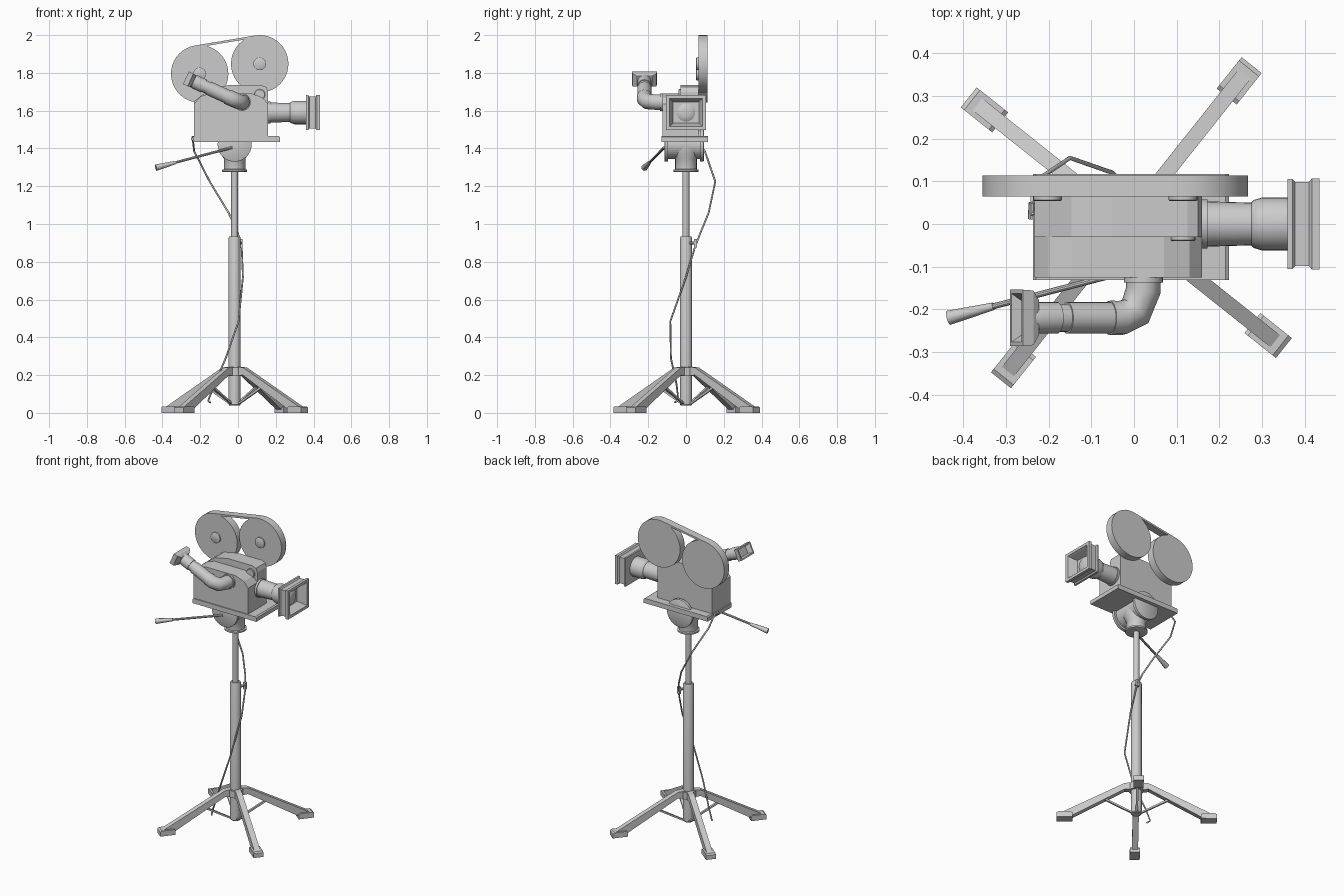
import bpy, bmesh, math
from mathutils import Vector, Matrix

if "Cube" in bpy.data.objects:
    bpy.data.objects.remove(bpy.data.objects["Cube"])

CX = -0.018  # stand axis


def finish(name, bm, smooth=True, matrix=None):
    if matrix:
        bm.transform(matrix)
    bmesh.ops.recalc_face_normals(bm, faces=bm.faces)
    me = bpy.data.meshes.new(name)
    bm.to_mesh(me)
    bm.free()
    ob = bpy.data.objects.new(name, me)
    bpy.context.collection.objects.link(ob)
    if smooth:
        bpy.ops.object.select_all(action='DESELECT')
        ob.select_set(True)
        bpy.context.view_layer.objects.active = ob
        bpy.ops.object.shade_smooth_by_angle(angle=math.radians(35))
    return ob


def loft(bm, rings):
    """Bridge equal-length point rings and cap both ends."""
    vs = [[bm.verts.new(p) for p in r] for r in rings]
    n = len(vs[0])
    for a, b in zip(vs, vs[1:]):
        for i in range(n):
            bm.faces.new((a[i], a[(i + 1) % n], b[(i + 1) % n], b[i]))
    bm.faces.new(vs[0])
    bm.faces.new(vs[-1])


def turned(name, origin, axis, profile, n=24):
    """Solid of revolution; profile = (distance along axis, radius)."""
    bm = bmesh.new()
    q = Vector(axis).to_track_quat('Z', 'Y').to_matrix().to_4x4()
    loft(bm, [[(r * math.cos(math.tau * i / n), r * math.sin(math.tau * i / n), d)
               for i in range(n)] for d, r in profile])
    return finish(name, bm, True, Matrix.Translation(origin) @ q)


def rod(name, a, b, r0, r1=None, n=10):
    d = Vector(b) - Vector(a)
    return turned(name, a, d, [(0, r0), (d.length, r0 if r1 is None else r1)], n)


def prism(name, pts, y0, y1, matrix=None):
    """Profile in x-z extruded along y."""
    bm = bmesh.new()
    loft(bm, [[(x, y, z) for x, z in pts] for y in (y0, y1)])
    return finish(name, bm, False, matrix)


def rect_loft(name, sections, matrix):
    """Stack of rectangles (distance, half y, half z) along local x."""
    bm = bmesh.new()
    loft(bm, [[(d, -a, -b), (d, a, -b), (d, a, b), (d, -a, b)] for d, a, b in sections])
    return finish(name, bm, False, matrix)


def pipe(name, pts, r, res=2):
    cu = bpy.data.curves.new(name, 'CURVE')
    cu.dimensions = '3D'
    cu.bevel_depth, cu.bevel_resolution, cu.use_fill_caps = r, res, True
    s = cu.splines.new('POLY')
    s.points.add(len(pts) - 1)
    for p, co in zip(s.points, pts):
        p.co = (*co, 1)
    ob = bpy.data.objects.new(name, cu)
    bpy.context.collection.objects.link(ob)
    bpy.ops.object.select_all(action='DESELECT')
    ob.select_set(True)
    bpy.context.view_layer.objects.active = ob
    bpy.ops.object.convert(target='MESH')
    bpy.ops.object.shade_smooth_by_angle(angle=math.radians(50))


# Stand column: outer tube, inner tube, leg collar
turned("outer_column", (CX, 0, 0), (0, 0, 1), [(.04, .028), (.045, .032), (.925, .032), (.935, .028)], 16)
turned("inner_column", (CX, 0, 0), (0, 0, 1), [(.9, .018), (1.29, .018)], 16)
turned("leg_collar", (CX, 0, 0), (0, 0, 1), [(.195, .044), (.24, .044)], 16)

# Column clamp screw
rod("clamp_screw", (CX + .02, .02, .9), (CX + .035, .055, .9), .008)
prism("clamp_knob", [(.005, .875), (.025, .875), (.025, .92), (.005, .92)], .042, .058)

# Four legs with feet and braces
leg = [(.02, .245), (.07, .24), (.455, .03), (.455, .01), (.39, .01), (.07, .2), (.02, .195)]
foot = [(.378, 0), (.472, 0), (.472, .028), (.462, .035), (.388, .035), (.378, .028)]
brace = [(.02, .05), (.03, .045), (.2, .138), (.19, .146)]
for i in range(4):
    m = Matrix.Translation((CX, .003, 0)) @ Matrix.Rotation(math.radians(51.5 + 90 * i), 4, 'Z')
    prism(f"leg_{i + 1}", leg, -.018, .018, m)
    prism(f"foot_{i + 1}", foot, -.03, .03, m)
    prism(f"leg_brace_{i + 1}", brace, -.007, .007, m)

# Pan and tilt head
turned("pan_base", (CX, 0, 0), (0, 0, 1),
       [(1.275, .06), (1.277, .066), (1.287, .066), (1.29, .057), (1.345, .057), (1.375, .075), (1.42, .075)])
turned("tilt_drum", (CX, 0, 1.42), (0, 1, 0),
       [(-.115, .085), (-.112, .09), (-.095, .09), (-.095, .075),
        (.075, .075), (.075, .09), (.092, .09), (.095, .085)], 32)

# Pan handle with grip
a, b, c = Vector((-.03, -.115, 1.405)), Vector((-.33, -.193, 1.326)), Vector((-.435, -.22, 1.298))
rod("pan_handle", a, b, .007)
rod("pan_handle_grip", b, c, .009, .017, 12)

# Base plate
prism("base_plate", [(-.237, 1.435), (.223, 1.435), (.223, 1.46), (.215, 1.466), (-.23, 1.466), (-.237, 1.46)],
      -.131, .117)

# Camera body: lower front housing and taller film housing
prism("camera_body", [(-.233, 1.46), (.16, 1.46), (.16, 1.635), (.13, 1.67), (.07, 1.692),
                      (-.147, 1.692), (-.2, 1.675), (-.233, 1.635)], -.125, .065)
prism("film_housing", [(-.233, 1.46), (.16, 1.46), (.16, 1.7), (.15, 1.725), (.125, 1.735),
                       (-.05, 1.735), (-.147, 1.715), (-.233, 1.65)], -.03, .066)
turned("body_knob", (.115, -.025, 1.685), (0, -1, 0), [(0, .029), (.012, .029), (.015, .026)], 20)

# Film reels with hubs and top belt
R = .152
reels = [Vector((-.203, 1.795)), Vector((.115, 1.848))]
for i, p in enumerate(reels):
    turned(f"film_reel_{i + 1}", (p.x, 0, p.y), (0, 1, 0), [(.065, R), (.114, R)], 40)
    turned(f"reel_hub_{i + 1}", (p.x, 0, p.y), (0, 1, 0), [(.054, .031), (.056, .034), (.07, .034)], 20)
d = (reels[1] - reels[0]).normalized()
nrm = Vector((-d.y, d.x))
prism("reel_belt", [reels[0] + nrm * R, reels[1] + nrm * R, reels[1] + nrm * (R - .012),
                    reels[0] + nrm * (R - .012)], .065, .114)

# Lens barrel and glass
turned("lens_barrel", (0, 0, 1.59), (1, 0, 0),
       [(.15, .058), (.172, .058), (.172, .053), (.275, .05), (.28, .056), (.3, .062), (.37, .062)], 28)
turned("lens_glass", (0, 0, 1.59), (1, 0, 0),
       [(.365, .048), (.385, .048), (.392, .038), (.396, .022), (.397, .006)], 24)

# Hollow matte box
rect_loft("matte_box", [(.36, .105, .092), (.372, .105, .092), (.378, .098, .084), (.41, .098, .084),
                        (.417, .107, .093), (.435, .107, .093), (.435, .088, .075), (.42, .082, .069),
                        (.378, .068, .056)], Matrix.Translation((0, 0, 1.59)))

# Viewfinder: elbow, tube, rings and eyecup
D = Vector((-.91, 0, .415)).normalized()
o = Vector((-.03, -.22, 1.662))
pipe("finder_elbow", [(.022, -.12, 1.645), (.022, -.155, 1.645), (.003, -.205, 1.648), o, o + D * .03], .041, 4)
turned("finder_flange", (.022, -.12, 1.645), (0, -1, 0), [(0, .046), (.017, .046)], 24)
turned("finder_tube", o, D, [(.015, .037), (.14, .037), (.14, .033), (.165, .033), (.165, .037),
                             (.215, .037), (.235, .034)], 24)
m = Matrix.Translation(o + D * .225) @ Matrix.Rotation(math.atan2(.415, -.91), 4, 'Y').inverted()
rect_loft("eyecup", [(0, .04, .03), (.018, .064, .037), (.045, .066, .037), (.045, .057, .029),
                     (.02, .04, .024)], m)

# Hanging cable with a plug at the bottom
pipe("cable", [(-.238, .02, 1.46), (-.238, .06, 1.44), (-.232, .1, 1.385), (-.15, .155, 1.225), (-.05, .12, 1.06),
               (0, .075, .95), (.02, .045, .87), (.026, 0, .72), (.003, -.083, .485),
               (-.065, -.08, .29), (-.125, -.05, .15), (-.158, -.04, .065), (-.147, -.06, .055)], .005)
rod("cable_plug", (-.24, .012, 1.45), (-.238, .05, 1.458), .009)
